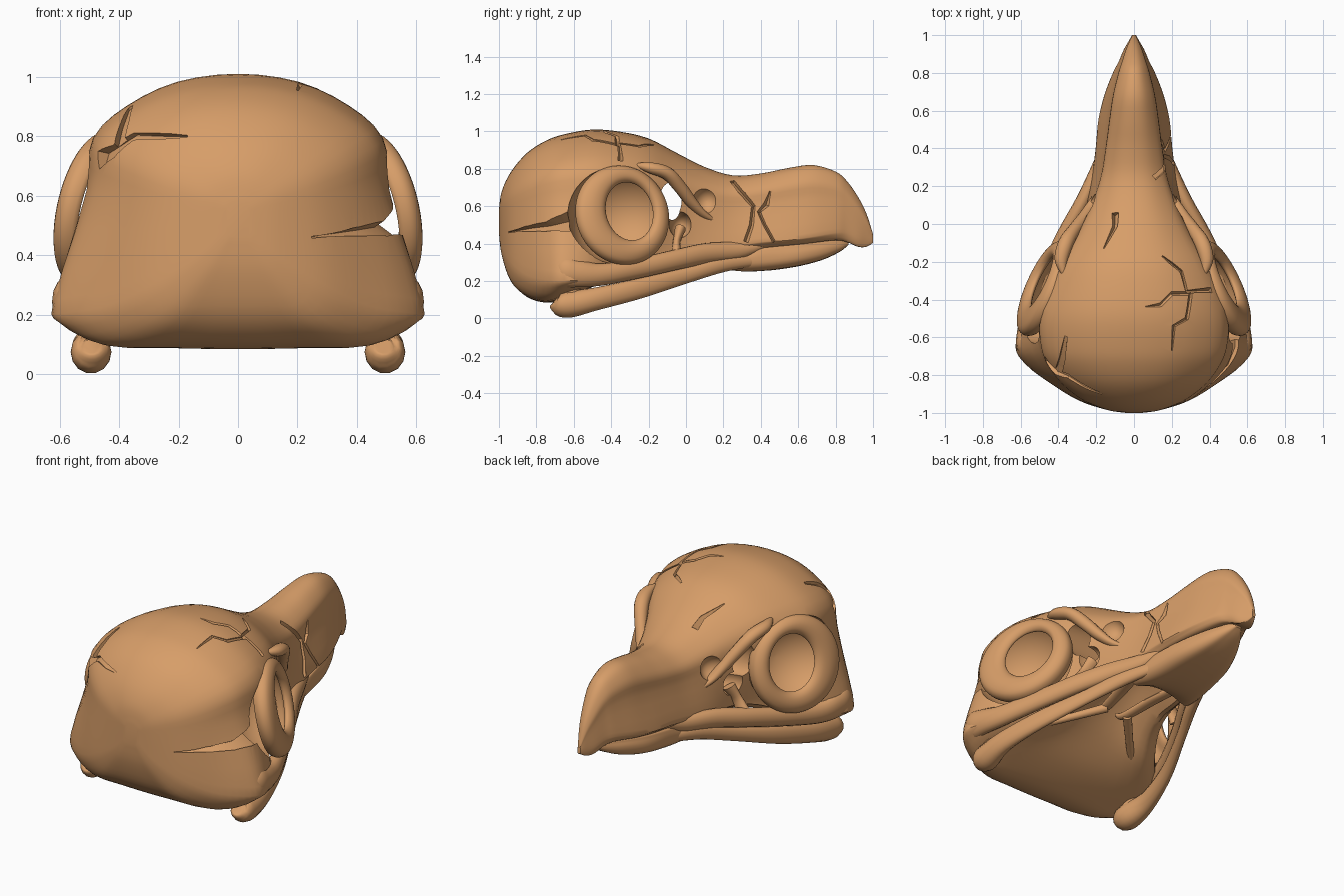
import bpy, bmesh, math
from mathutils import Vector as V
from mathutils.bvhtree import BVHTree

if "Cube" in bpy.data.objects:
    bpy.data.objects.remove(bpy.data.objects["Cube"])

bone = bpy.data.materials.new("bone")
bone.diffuse_color = (0.68, 0.34, 0.14, 1)
bone.use_nodes = True
bone.node_tree.nodes["Principled BSDF"].inputs["Base Color"].default_value = bone.diffuse_color


def cat(p, n, closed=False):
    """Catmull-Rom through tuples of any length."""
    m, out = len(p), []
    get = (lambda i: p[i % m]) if closed else (lambda i: p[max(0, min(m - 1, i))])
    for i in range(m if closed else m - 1):
        q = [get(i + k) for k in (-1, 0, 1, 2)]
        for j in range(n):
            t = j / n
            out.append(tuple(0.5 * (2 * b + (c - a) * t + (2 * a - 5 * b + 4 * c - d) * t * t
                                    + (3 * b - a - 3 * c + d) * t ** 3) for a, b, c, d in zip(*q)))
    return out if closed else out + [tuple(p[-1])]


def grid_mesh(name, rings, loop=False, mirror=False):
    """Skin equal rings, capped at the ends or joined into a loop."""
    n, m = len(rings[0]), len(rings)
    verts = [tuple(v) for r in rings for v in r]
    faces = [(i * n + j, i * n + (j + 1) % n, (i + 1) % m * n + (j + 1) % n, (i + 1) % m * n + j)
             for i in range(m if loop else m - 1) for j in range(n)]
    if not loop:
        faces += [tuple(range(n))[::-1], tuple(range((m - 1) * n, m * n))]
    me = bpy.data.meshes.new(name)
    me.from_pydata(verts, [], faces)
    ob = bpy.data.objects.new(name, me)
    bpy.context.collection.objects.link(ob)
    me.materials.append(bone)
    activate(ob)
    bpy.ops.object.mode_set(mode='EDIT')
    bpy.ops.mesh.select_all(action='SELECT')
    bpy.ops.mesh.normals_make_consistent(inside=False)
    bpy.ops.object.mode_set(mode='OBJECT')
    bpy.ops.object.shade_smooth_by_angle(angle=math.radians(45))
    if mirror:
        md = ob.modifiers.new("mirror", 'MIRROR')
        md.use_mirror_merge = False
    return ob


def activate(ob):
    bpy.ops.object.select_all(action='DESELECT')
    ob.select_set(True)
    bpy.context.view_layer.objects.active = ob


def loft(name, rows, n=4):
    """Rows: y, top, upper half width, lower half width, its height, side bottom, middle bottom."""
    rings = []
    for y, zt, wu, wl, zl, zb, zc in cat(rows, n):
        h = zt - zl
        half = [(0, zt), (.4 * wu, zt - .035 * h), (.73 * wu, zt - .14 * h), (.95 * wu, zt - .28 * h),
                (wu, zt - .5 * h), (wl, zl), (.97 * wl, zl - .6 * (zl - zb)), (.77 * wl, zb),
                (.38 * wl, zb + .75 * (zc - zb)), (0, zc)]
        full = half + [(-x, z) for x, z in half[-2:0:-1]]
        rings.append([(x, y, z) for x, z in cat(full, 3, True)])
    return grid_mesh(name, rings)


def tube(name, pts, sides=14, smooth=5, mirror=True, ref=V((0, 0, 1))):
    """Sweep an oval: points are x, y, z, half width, half height."""
    path = cat(pts, smooth) if smooth > 1 else pts
    rings = []
    for i, p in enumerate(path):
        c = V(p[:3])
        t = (V(path[min(i + 1, len(path) - 1)][:3]) - V(path[max(i - 1, 0)][:3])).normalized()
        a = t.cross(ref).normalized()
        b = a.cross(t)
        rings.append([c + a * p[3] * math.cos(k * math.tau / sides) + b * p[4] * math.sin(k * math.tau / sides)
                      for k in range(sides)])
    return grid_mesh(name, rings, mirror=mirror)


def volume(me):
    bm = bmesh.new()
    bm.from_mesh(me)
    vol = bm.calc_volume()
    bm.free()
    return vol


def cut(ob, cutter):
    """Boolean cut; a failed cut is undone and tried again slightly moved."""
    before = volume(ob.data)
    for k in range(4):
        backup = ob.data.copy()
        md = ob.modifiers.new("cut", 'BOOLEAN')
        md.operation, md.solver, md.object = 'DIFFERENCE', 'EXACT', cutter
        md.use_self = k % 2 == 1
        activate(ob)
        bpy.ops.object.modifier_apply(modifier=md.name)
        if before * .85 < volume(ob.data) < before * 1.001:
            break
        ob.data = backup
        cutter.location += V((.0013, .0021, .0017))
    bpy.data.objects.remove(cutter)


def ball(c, axes, r):
    """Ellipsoid cutter on three axes."""
    rings = [[V(c) + axes[0] * r[0] * math.cos(a) + (axes[1] * r[1] * math.cos(b) + axes[2] * r[2] * math.sin(b))
              * math.sin(a) for b in [k * math.tau / 36 for k in range(36)]]
             for a in [.03 + (math.pi - .06) * k / 20 for k in range(21)]]
    return grid_mesh("cutter", rings)


# Skull: braincase, face and hooked upper beak in one skin
skull = loft("skull", [
    (-1.0, .58, .04, .04, .50, .46, .46), (-.985, .68, .14, .14, .42, .34, .34),
    (-.935, .785, .27, .29, .34, .20, .20), (-.85, .885, .385, .43, .28, .125, .115),
    (-.75, .95, .465, .56, .26, .095, .085), (-.65, .985, .505, .62, .25, .125, .10),
    (-.5, 1.01, .51, .57, .25, .17, .17), (-.35, .998, .465, .44, .29, .22, .29),
    (-.2, .962, .39, .34, .36, .30, .42), (-.05, .885, .30, .28, .39, .34, .50),
    (.1, .81, .23, .25, .40, .34, .52), (.25, .765, .18, .22, .41, .35, .52),
    (.4, .775, .155, .20, .43, .375, .47), (.55, .805, .135, .185, .44, .39, .43),
    (.68, .82, .115, .155, .46, .405, .42), (.8, .785, .085, .11, .48, .42, .42),
    (.86, .735, .065, .08, .48, .41, .41), (.92, .65, .045, .055, .45, .385, .385),
    (.965, .56, .026, .03, .44, .385, .385), (1.0, .45, .008, .01, .425, .405, .405)])
tree = BVHTree.FromPolygons([v.co for v in skull.data.vertices], [p.vertices[:] for p in skull.data.polygons])

# Orbits, openings before the eyes, and nostril hollows
world = [V((1, 0, 0)), V((0, 1, 0)), V((0, 0, 1))]
for s in (1, -1):
    n = V((.9 * s, .42, .22)).normalized()
    u = V((-.42 * s, .9, 0)).normalized()
    cut(skull, ball((.51 * s, -.345, .555), [n, u, n.cross(u)], (.28, .29, .265)))
    cut(skull, ball((.28 * s, .11, .63), world, (.1, .075, .08)))
    cut(skull, ball((.30 * s, -.03, .50), world, (.12, .06, .07)))
cut(skull, ball((0, -.085, .63), world, (.6, .07, .115)))

# Cracks: axis seen along, then points of two coordinates and half width
cracks = [
    (0, [(.245, .735, .016), (.29, .68, .016), (.36, .60, .012), (.35, .5, .012), (.32, .41, .014)]),
    (0, [(.45, .68, .004), (.43, .61, .016), (.39, .57, .01), (.42, .5, .009), (.47, .41, .009)]),
    (0, [(-.56, .53, .08), (-.66, .51, .055), (-.75, .49, .03), (-.84, .48, .018), (-.95, .46, .003)]),
    (2, [(.15, -.17, .004), (.20, -.21, .01), (.25, -.25, .01), (.28, -.36, .012), (.41, -.35, .016)]),
    (2, [(.30, -.37, .012), (.2, -.37, .012), (.14, -.43, .012), (.06, -.44, .003)]),
    (2, [(.30, -.36, .012), (.28, -.5, .012), (.21, -.54, .01), (.2, -.67, .003)]),
    (2, [(-.10, .06, .022), (-.10, -.01, .016), (-.13, -.07, .01), (-.16, -.13, .003)]),
    (1, [(-.17, .80, .004), (-.26, .80, .014), (-.35, .80, .018), (-.42, .75, .03), (-.47, .72, .04)]),
    (1, [(-.36, .90, .008), (-.38, .85, .02), (-.40, .77, .025)])]
for axis, pts in cracks:
    d = V((0, 0, 0))
    d[axis] = 1 if axis == 1 else -1
    path = []
    for a, b, r in pts:
        o = V([(3, a, b), (a, -3, b), (a, b, 3)][axis])
        hit = tree.ray_cast(o, d)[0]
        if hit:
            path.append((*hit, r, r * 1.3 + .006))
    if len(path) > 2:
        cut(skull, tube("cutter", path, 4, 1, False, d))
activate(skull)
bpy.ops.object.shade_smooth_by_angle(angle=math.radians(35))

# Eye rings: lathed shallow cone, inner rim standing proud, on a tilted axis
n, u = V((.9, .42, .22)).normalized(), V((-.42, .9, 0)).normalized()
v = n.cross(u)
section = cat([(.245, -.06), (.265, -.04), (.27, -.01), (.255, .02), (.215, .04), (.175, .042),
               (.15, .03), (.14, .01), (.16, -.005), (.21, -.015)], 3, True)
rings = []
for k in range(56):
    a = k * math.tau / 56
    ring = []
    for r, d in section:
        f = 1 - (r - .145) / .125
        ring.append(V((.485, -.335, .555)) + n * d + u * (r * math.cos(a) + .03 * f)
                    + v * (r * (1 + .13 * f) * math.sin(a) + .015 * f))
    rings.append(ring)
grid_mesh("eye_ring", rings, loop=True, mirror=True)

# Brow hooks, cheek bars and struts before the eyes
tube("brow_hook", [(.37, -.27, .82, .01, .01), (.385, -.19, .805, .035, .03), (.36, -.10, .775, .04, .035),
                   (.315, -.03, .70, .035, .035), (.265, .03, .62, .035, .03), (.22, .10, .55, .03, .02),
                   (.17, .2, .50, .01, .01)])
tube("cheek_bar", [(.50, -.74, .26, .01, .02), (.56, -.66, .25, .055, .08), (.57, -.58, .24, .05, .075),
                   (.54, -.45, .235, .045, .06), (.46, -.25, .27, .04, .055), (.365, -.05, .315, .04, .055),
                   (.27, .12, .35, .04, .055), (.19, .30, .365, .035, .045), (.15, .46, .41, .01, .01)])
tube("face_strut", [(.34, -.05, .34, .03, .045), (.30, -.05, .41, .02, .035), (.26, -.03, .48, .03, .045)],
     ref=V((1, 0, 0)))

# Lower jaw: two rami joining a solid front
tube("jaw_ramus", [(.49, -.70, .095, .03, .035), (.49, -.685, .085, .058, .06), (.495, -.63, .075, .068, .073),
                   (.50, -.48, .105, .045, .062), (.44, -.25, .16, .03, .055), (.33, 0, .23, .025, .043),
                   (.235, .2, .29, .03, .042), (.165, .38, .31, .02, .03)])
tube("jaw_joint", [(.49, -.62, .08, .05, .05), (.49, -.61, .17, .04, .05), (.51, -.60, .26, .05, .06)],
     ref=V((0, 1, 0)))
loft("jaw_front", [
    (.22, .35, .205, .215, .315, .262, .30), (.3, .37, .195, .205, .32, .252, .262),
    (.42, .395, .185, .19, .33, .258, .255), (.58, .41, .155, .165, .345, .28, .275),
    (.72, .42, .105, .115, .37, .315, .31), (.82, .425, .055, .06, .39, .36, .355),
    (.87, .42, .02, .02, .405, .395, .395)])

# Palate rods seen from below
tube("palate_rod", [(.06, -.22, .36, .01, .01), (.07, -.16, .33, .028, .02), (.10, .02, .35, .035, .018),
                    (.13, .2, .37, .03, .018), (.12, .42, .41, .02, .02)])
tube("wing_rod", [(.45, -.52, .20, .03, .03), (.28, -.36, .25, .02, .02), (.07, -.14, .32, .025, .025)])
